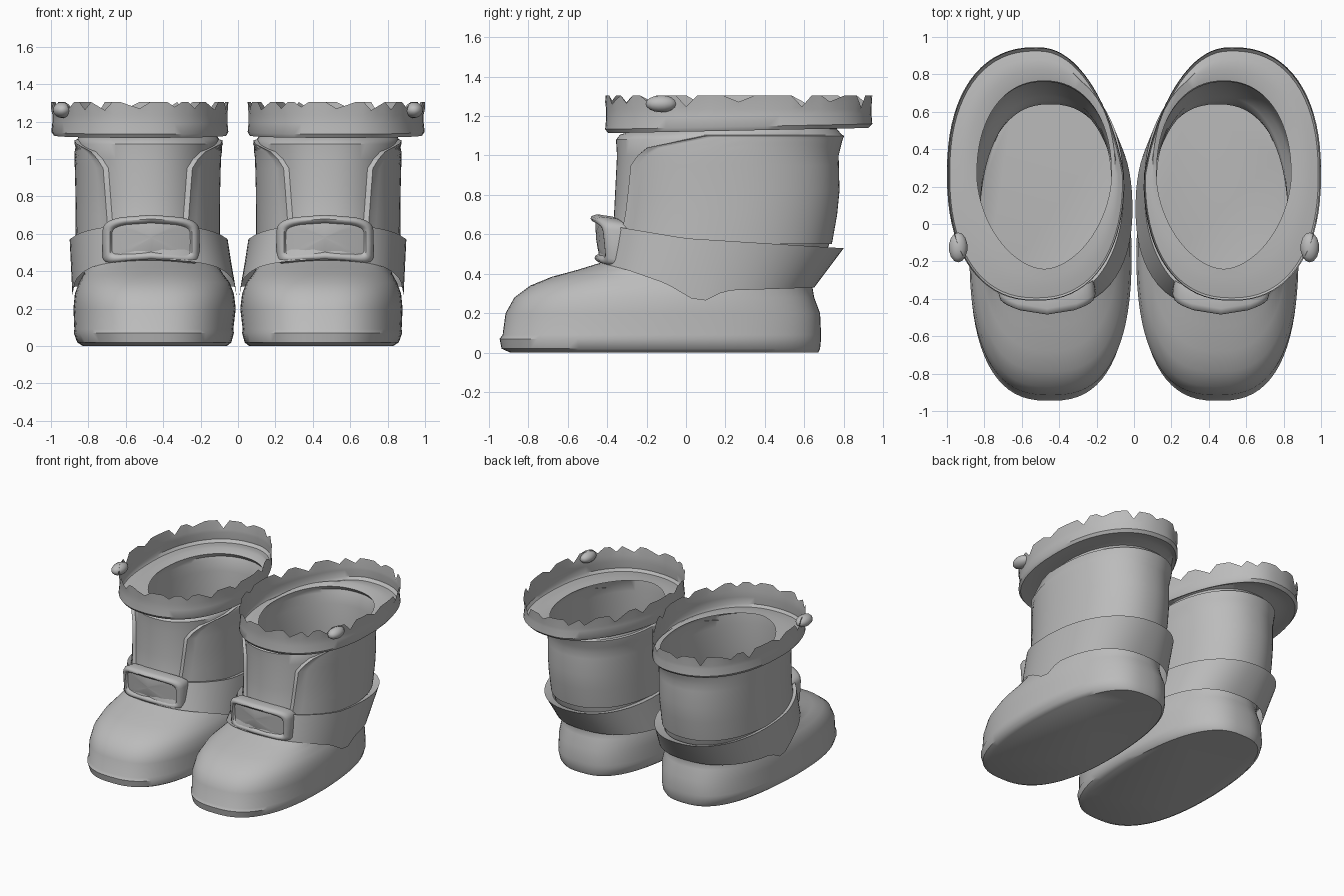
import bpy, bmesh, math, random
from mathutils import Vector

if "Cube" in bpy.data.objects:
    bpy.data.objects.remove(bpy.data.objects["Cube"])

random.seed(4)
N = 72
TAU = 2 * math.pi
grey = bpy.data.materials.new("grey leather")
grey.diffuse_color = (0.5, 0.5, 0.5, 1)
grey.use_nodes = True
grey.node_tree.nodes["Principled BSDF"].inputs["Base Color"].default_value = grey.diffuse_color


def lerp(table, v):
    """Piecewise linear lookup; rows are (key, values...)."""
    if v <= table[0][0]:
        return table[0][1:]
    for a, b in zip(table, table[1:]):
        if v <= b[0]:
            f = (v - a[0]) / (b[0] - a[0])
            return tuple(p + (q - p) * f for p, q in zip(a[1:], b[1:]))
    return table[-1][1:]


def oval(t, yf, yb, x0, x1, p=2.2, heel=0.0, pf=None):
    """Point on a superellipse, angle 0 at the front; heel narrows the back."""
    s, c = math.sin(t), math.cos(t)
    e = 2 / (pf if pf and c > 0 else p)
    u = math.copysign(abs(s) ** e, s)
    v = -math.copysign(abs(c) ** e, c)
    w = (x1 - x0) / 2 * (1 - heel * max(v, 0))
    return (x0 + x1) / 2 + w * u, (yf + yb) / 2 + (yb - yf) / 2 * v


def loft(name, rows, closed=True, cap_start=False, cap_end=False, angle=40):
    """Skin rows of points and mirror the part to the other boot."""
    bm = bmesh.new()
    vs = [[bm.verts.new(p) for p in r] for r in rows]
    n = len(rows[0])
    for a, b in zip(vs, vs[1:]):
        for i in range(n if closed else n - 1):
            j = (i + 1) % n
            bm.faces.new((a[i], a[j], b[j], b[i]))
    if cap_start:
        bm.faces.new(vs[0][::-1])
    if cap_end:
        bm.faces.new(vs[-1])
    return finish(name, bm, angle)


def finish(name, bm, angle):
    bmesh.ops.recalc_face_normals(bm, faces=bm.faces)
    me = bpy.data.meshes.new(name)
    bm.to_mesh(me)
    bm.free()
    ob = bpy.data.objects.new(name, me)
    bpy.context.collection.objects.link(ob)
    me.materials.append(grey)
    bpy.ops.object.select_all(action='DESELECT')
    ob.select_set(True)
    bpy.context.view_layer.objects.active = ob
    bpy.ops.object.shade_smooth_by_angle(angle=math.radians(angle))
    mod = ob.modifiers.new("other boot", 'MIRROR')
    mod.use_mirror_merge = False
    return ob


angles = [TAU * i / N for i in range(N)]

# Foot and shaft: z, front y, back y, inner x, outer x, back roundness, heel taper, front roundness
body = [
    (0.00, -0.89, 0.67, 0.06, 0.83, 2.7, .10, 2.6),
    (0.02, -0.935, 0.68, 0.035, 0.86, 2.7, .10, 2.6),
    (0.07, -0.945, 0.685, 0.022, 0.878, 2.7, .10, 2.6),
    (0.09, -0.93, 0.685, 0.025, 0.875, 2.7, .10, 2.6),
    (0.20, -0.915, 0.68, 0.012, 0.88, 2.6, .10, 2.6),
    (0.28, -0.87, 0.65, 0.022, 0.872, 2.5, .08, 2.6),
    (0.34, -0.79, 0.64, 0.045, 0.85, 2.4, .05, 2.6),
    (0.385, -0.68, 0.66, 0.08, 0.825, 2.3, .02, 2.5),
    (0.42, -0.55, 0.68, 0.10, 0.82, 2.3, .0, 2.4),
    (0.46, -0.42, 0.70, 0.11, 0.85, 2.2, 0, 2.2),
    (0.60, -0.37, 0.74, 0.11, 0.855, 2.2, 0, 2.2),
    (0.80, -0.36, 0.765, 0.11, 0.855, 2.2, 0, 2.2),
    (1.00, -0.35, 0.76, 0.105, 0.86, 2.2, 0, 2.2),
    (1.08, -0.355, 0.78, 0.095, 0.86, 2.2, 0, 2.2),
    (1.105, -0.335, 0.79, 0.10, 0.86, 2.2, 0, 2.1),
    (1.135, -0.24, 0.765, 0.12, 0.84, 2.2, 0, 1.8),
]
loft("boot_body", [[(*oval(t, *r[1:]), r[0]) for t in angles] for r in body], cap_start=True)

# Side flaps wrapping the shaft, open in front and spreading at the top
gap = [(0.55, .18), (0.95, .21), (1.03, .26), (1.10, .40)]
rows = []
for z in (0.55, 0.7, 0.82, 0.95, 1.0, 1.04, 1.08, 1.1, 1.105):
    yf, yb, x0, x1, p, h, pf = lerp(body, z)
    half = lerp(gap, z)[0] / ((x1 - x0) / 2)
    a = math.asin(min(half, .98) ** (p / 2))
    row = []
    for i in range(N + 1):
        d = 0.0 if i in (0, N) or z > 1.1 else (0.022 if i in (1, N - 1) else 0.014)
        k = min(max(i - .3, 0), N - .6) / (N - .6)
        t = a + (TAU - 2 * a) * k
        row.append((*oval(t, yf - d, yb + d, x0 - d, x1 + d, p), z))
    rows.append(row)
loft("shaft_flaps", rows, closed=False, angle=60)

# Ankle strap: flared on top, dipping to a point at each side
top_z = [(-.42, .65), (-.3, .63), (0, .58), (.79, .53)]
low_z = [(-.45, .46), (-.3, .42), (-.1, .35), (.07, .25), (.2, .315), (.65, .33)]
strap = [[], [], [], []]
for t in angles:
    xi, yi = oval(t, -.35, .73, .12, .85)
    xt, yt = oval(t, -.415, .80, .055, .90, 2.2)
    xl, yl = oval(t, -.45, .65, .008, .885, 2.4, .03)
    zt, zl = lerp(top_z, yt)[0], lerp(low_z, yl)[0]
    strap[0].append((xi, yi, zt - .02))
    strap[1].append((xt, yt, zt))
    strap[2].append(((xt + xl) / 2, (yt + yl) / 2, (zt + zl) / 2))
    strap[3].append((xl, yl, zl))
loft("ankle_strap", strap)

# Buckle: curved rounded frame around a slightly sunken plate
CX, CZ = 0.465, 0.58


def buckle_ring(w, h, depth):
    pts = []
    for i in range(32):
        t = TAU * i / 32
        s, c = math.sin(t), math.cos(t)
        u = w * math.copysign(abs(c) ** .3, c)
        v = h * math.copysign(abs(s) ** .3, s)
        pts.append((CX + u, -.44 + 1.1 * u * u - depth - .1 * v, CZ + v - .5 * u * u))
    return pts


frame = [(.25, .11, -.08), (.26, .122, .0), (.25, .113, .028), (.235, .1, .034),
         (.22, .088, .028), (.21, .078, .01), (.12, .045, .014), (.01, .005, .016)]
loft("buckle", [buckle_ring(*f) for f in frame], cap_end=True, angle=50)

# Fur cuff: open trough with a torn upper edge
cuff = [
    (1.135, -0.24, 0.765, 0.12, 0.84, 1.8),
    (1.140, -0.29, 0.825, 0.10, 0.89, 2.0),
    (1.135, -0.34, 0.88, 0.08, 0.94, 2.2),
    (1.125, -0.395, 0.925, 0.06, 0.985, 2.3),
    (1.145, -0.41, 0.945, 0.05, 0.998, 2.3),
    (1.20, -0.405, 0.94, 0.055, 0.992, 2.3),
    (1.235, -0.405, 0.94, 0.055, 0.992, 2.3),
    (1.305, -0.41, 0.945, 0.05, 1.0, 2.3),
]
notch = {}
i = 0
while i < N:
    notch[i] = random.uniform(.025, .065)
    if random.random() < .4:
        notch[i + 1] = notch[i] * .5
    i += random.choice((3, 4, 5))
rows = []
for k, (z, yf, yb, x0, x1, pf) in enumerate(cuff):
    row = []
    for i, t in enumerate(angles):
        x, y = oval(t, yf, yb, x0, x1, 2.2 if k == 0 else 2.3, 0, pf)
        # inner side swings outward toward the heel
        if k > 1 and x < .52:
            x += .18 * max(y - .25, 0) * (.52 - x) / .47
        dz = .02 * (y - .2) if 0 < k < 6 else 0
        if k == 7:
            dz = -notch.get(i, 0)
        row.append((x, y, z + dz))
    rows.append(row)
loft("fur_cuff", rows)

# Small bobble on the outer side of the cuff
bm = bmesh.new()
bmesh.ops.create_uvsphere(bm, u_segments=14, v_segments=8, radius=1)
for v in bm.verts:
    v.co = Vector((.94 + .05 * v.co.x, -.125 + .08 * v.co.y, 1.262 + .043 * v.co.z))
finish("cuff_bobble", bm, 60)
